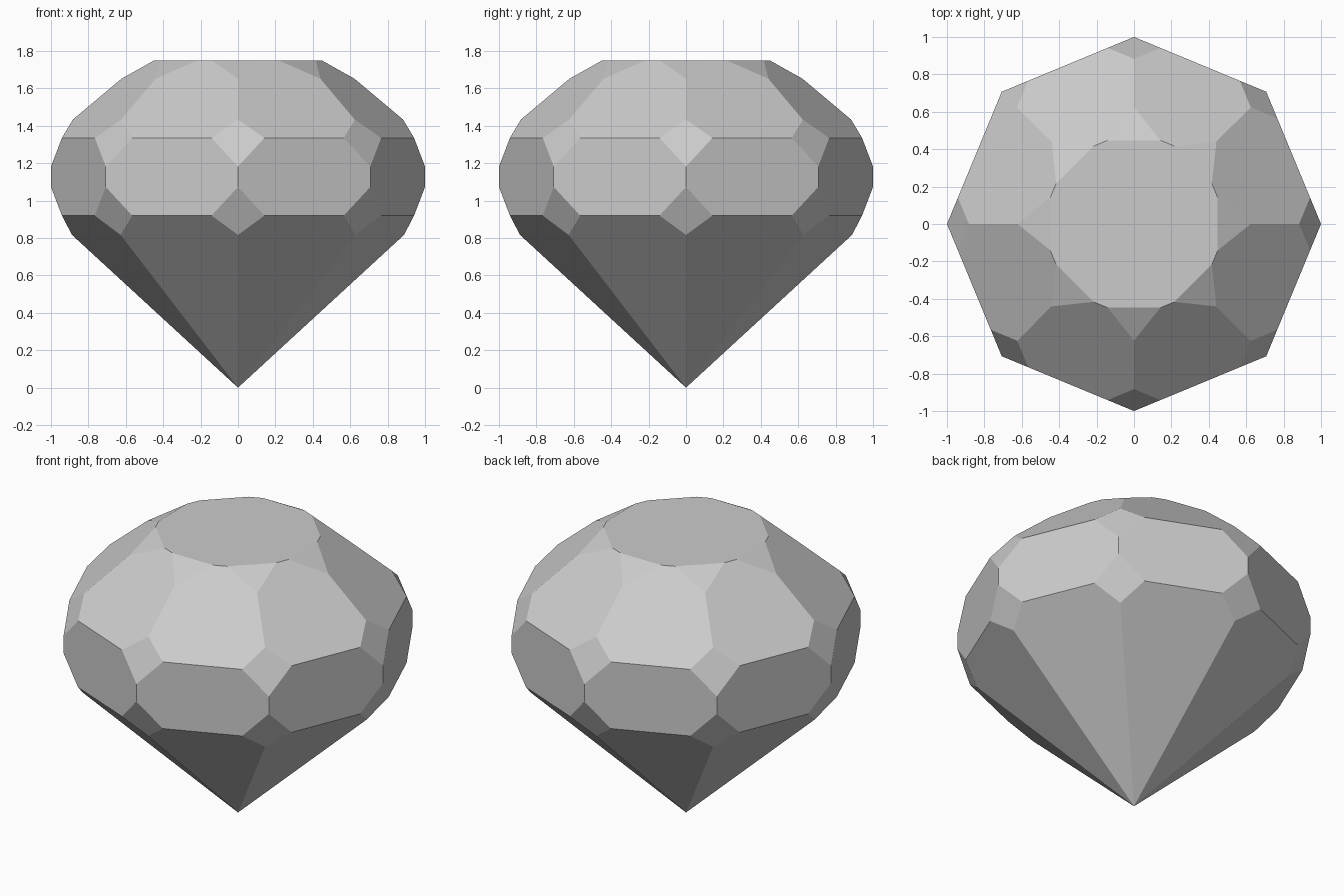
import bpy
import bmesh
from math import cos, sin, tau

cube = bpy.data.objects.get("Cube")
if cube:
    bpy.data.objects.remove(cube, do_unlink=True)

SIDES = 8
CORNER_CUT = 0.153

# Stone material
stone = bpy.data.materials.new("grey stone")
stone.use_nodes = True
grey = (0.6, 0.6, 0.6, 1)
stone.diffuse_color = grey
stone.node_tree.nodes["Principled BSDF"].inputs["Base Color"].default_value = grey

bm = bmesh.new()


def ring(radius, z):
    return [bm.verts.new((radius * cos(tau * i / SIDES), radius * sin(tau * i / SIDES), z))
            for i in range(SIDES)]


# Pointed pavilion, girdle band, sloping crown and flat table
tip = bm.verts.new((0, 0, 0))
low_girdle = ring(1, 0.92)
high_girdle = ring(1, 1.335)
table = ring(0.506, 1.75)

for i in range(SIDES):
    j = (i + 1) % SIDES
    bm.faces.new((tip, low_girdle[j], low_girdle[i]))
    for a, b in ((low_girdle, high_girdle), (high_girdle, table)):
        bm.faces.new((a[i], a[j], b[j], b[i]))
bm.faces.new(table)

# Small facets cut across every corner except the tip
bmesh.ops.bevel(bm, geom=low_girdle + high_girdle + table, offset=CORNER_CUT,
                offset_type='OFFSET', segments=1, profile=0.5, affect='VERTICES')
bmesh.ops.recalc_face_normals(bm, faces=bm.faces)

mesh = bpy.data.meshes.new("cut_gem")
bm.to_mesh(mesh)
bm.free()
mesh.materials.append(stone)
gem = bpy.data.objects.new("cut_gem", mesh)
bpy.context.collection.objects.link(gem)
